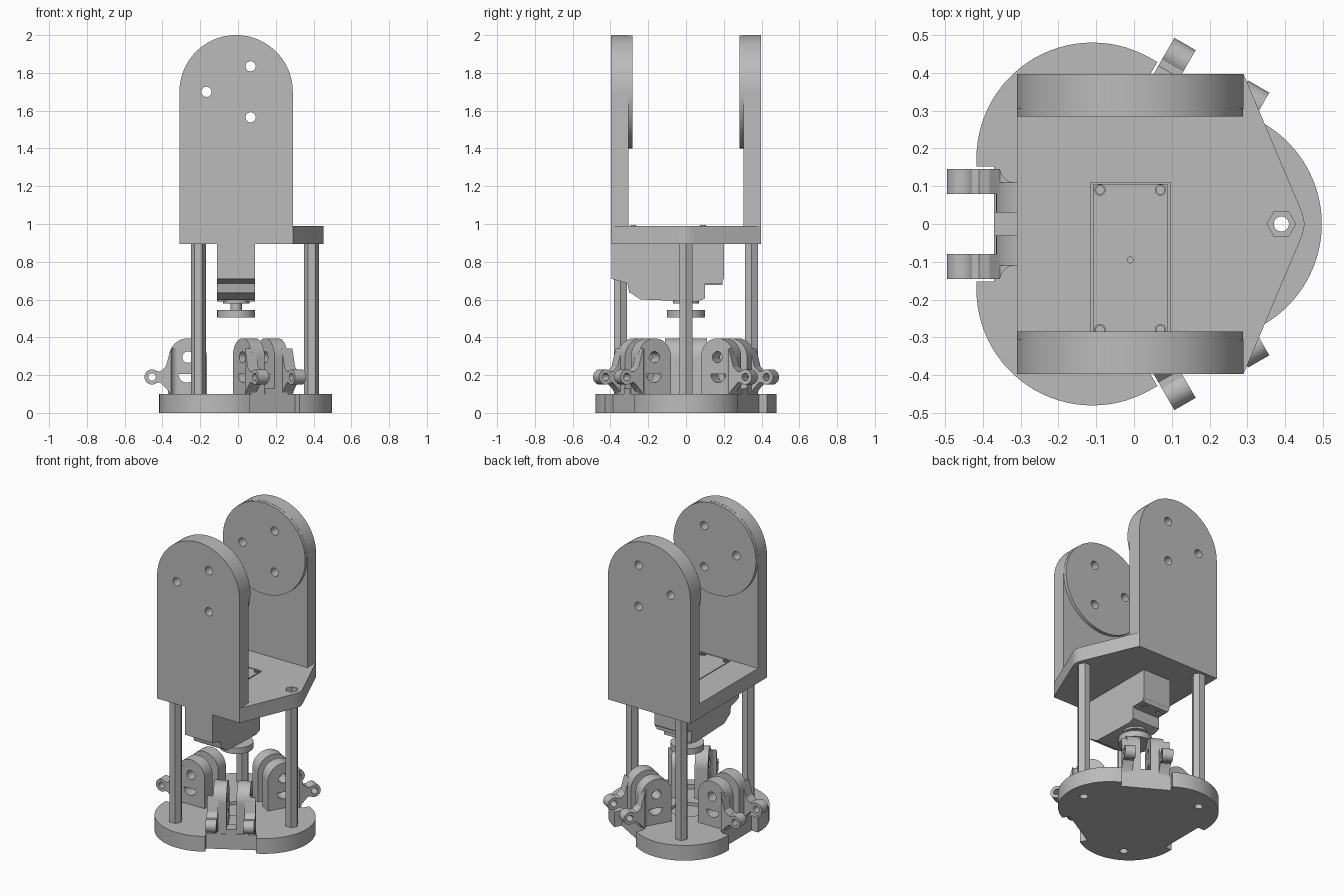
import bpy, bmesh
from math import sin, cos, pi, radians
from mathutils import Matrix, Vector

if "Cube" in bpy.data.objects:
    bpy.data.objects.remove(bpy.data.objects["Cube"], do_unlink=True)

CX = -0.01          # the assembly axis in x
GREY = bpy.data.materials.new("plain grey")
GREY.use_nodes = True
GREY.diffuse_color = (0.5, 0.5, 0.5, 1)
GREY.node_tree.nodes["Principled BSDF"].inputs["Base Color"].default_value = (0.5, 0.5, 0.5, 1)
parts = []
AXES = {"X": lambda a, b, h: (h, a, b),
        "Y": lambda a, b, h: (a, h, b),
        "Z": lambda a, b, h: (a, b, h)}


def arc(x, y, r, start=0, end=360, n=32):
    """Points on an arc; a full circle leaves out its repeated end."""
    last = n if end - start == 360 else n + 1
    angles = [radians(start + (end - start) * i / n) for i in range(last)]
    return [(x + r * cos(a), y + r * sin(a)) for a in angles]


def rect(x0, x1, y0, y1):
    return [(x0, y0), (x1, y0), (x1, y1), (x0, y1)]


def prism(name, pts, lo, hi, axis="Z"):
    """Extrude a 2D outline along an axis."""
    bm = bmesh.new()
    put = AXES[axis]
    face = bm.faces.new([bm.verts.new(put(a, b, lo)) for a, b in pts])
    res = bmesh.ops.extrude_face_region(bm, geom=[face])
    shift = Vector(put(0, 0, hi - lo))
    for v in res["geom"]:
        if isinstance(v, bmesh.types.BMVert):
            v.co += shift
    bmesh.ops.recalc_face_normals(bm, faces=bm.faces)
    me = bpy.data.meshes.new(name)
    bm.to_mesh(me)
    bm.free()
    me.materials.append(GREY)
    ob = bpy.data.objects.new(name, me)
    bpy.context.scene.collection.objects.link(ob)
    parts.append(ob)
    return ob


def cut(ob, *cutters):
    """Subtract the cutters from a part and remove them."""
    for c in cutters:
        mod = ob.modifiers.new("cut", "BOOLEAN")
        mod.operation, mod.solver, mod.object = "DIFFERENCE", "EXACT", c
    deps = bpy.context.evaluated_depsgraph_get()
    me = bpy.data.meshes.new_from_object(ob.evaluated_get(deps))
    ob.modifiers.clear()
    ob.data = me
    for c in cutters:
        parts.remove(c)
        bpy.data.objects.remove(c, do_unlink=True)
    return ob


def hole(x, y, r, lo, hi, axis="Z", n=24):
    return prism("cutter", arc(x, y, r, n=n), lo, hi, axis)


def spin(ob, degrees):
    ob.matrix_world = Matrix.Translation((CX, 0, 0)) @ Matrix.Rotation(radians(degrees), 4, "Z")


def polar(r, degrees):
    return CX + r * cos(radians(degrees)), r * sin(radians(degrees))


LOBES = (0, 120, 240)
FINGERS = (60, 180, 300)

# Three-lobed base with a notch for each finger
outline = []
for a in LOBES:
    outline += arc(*polar(0.2, a), 0.307, a - 60, a + 60, 28)
base = prism("base_plate", outline, 0, 0.1)
cutters = [hole(CX, 0, 0.1, 0.08, 0.2, n=40)]
for a in LOBES:
    cutters.append(hole(*polar(0.4, a), 0.025, -0.1, 0.2))
for a in FINGERS:
    notch = prism("cutter", rect(0.36, 0.6, -0.152, 0.152), -0.1, 0.2)
    spin(notch, a)
    cutters.append(notch)
cut(base, *cutters)

# Hollow hexagonal standoffs
for i, a in enumerate(LOBES):
    x, y = polar(0.4, a)
    cut(prism(f"standoff_{i + 1}", arc(x, y, 0.04, n=6), 0.1, 0.9),
        hole(x, y, 0.02, 0, 1))

# Finger mounts: a pair of lugs with outward arms, made once and repeated
mount = []
for s, side in ((-1, "right"), (1, "left")):
    lug = prism(f"finger_lug_{side}",
                [(0.155, 0.1), (0.355, 0.1)] + arc(0.255, 0.295, 0.1, 0, 180, 24),
                s * 0.03, s * 0.11, "Y")
    cut(lug, hole(0.255, 0.295, 0.03, -0.3, 0.3, "Y"),
        prism("cutter", arc(0.26, 0.205, 0.045, 180, 360, 16), -0.3, 0.3, "Y"))
    arm_outline = ([(0.312, 0.1), (0.35, 0.1), (0.365, 0.125), (0.4, 0.16)]
                   + arc(0.445, 0.19, 0.04, -130, 130, 24)
                   + [(0.4, 0.22), (0.372, 0.245), (0.36, 0.29), (0.345, 0.34), (0.312, 0.34)])
    arm = prism(f"finger_arm_{side}", arm_outline, s * 0.08, s * 0.145, "Y")
    cut(arm, hole(0.445, 0.19, 0.02, -0.3, 0.3, "Y"),
        hole(0.305, s * 0.15, 0.04, 0, 0.5))
    mount += [lug, arm]
mount.append(prism("finger_bridge", rect(0.29, 0.36, -0.031, 0.031), 0.09, 0.13))
for ob in mount:
    stem = ob.name
    for i, a in enumerate(FINGERS):
        copy = ob
        if i:
            copy = bpy.data.objects.new(stem, ob.data)
            bpy.context.scene.collection.objects.link(copy)
            parts.append(copy)
        copy.name = f"{stem}_{i + 1}"
        spin(copy, a)

# Pointed bracket plate with a lid pocket and a hexagonal hole
tip = [(0.295, 0.385), (0.437, 0.05), (0.447, 0.025), (0.452, 0)]
plate = prism("bracket_plate",
              [(-0.31, -0.395), (0.29, -0.395)] + [(x, -y) for x, y in tip]
              + tip[-2::-1] + [(0.29, 0.395), (-0.31, 0.395)], 0.895, 0.99)
cut(plate, prism("cutter", rect(-0.115, 0.097, -0.3, 0.11), 0.97, 1.1),
    prism("cutter", arc(*polar(0.4, 0), 0.038, n=6), 0.8, 1.1))

# Motor lid with screws
lid = prism("motor_lid", rect(-0.108, 0.088, -0.3, 0.106), 0.96, 0.988)
cut(lid, hole(CX, -0.095, 0.008, 0.975, 1.1, n=12))
for x in (-0.09, 0.07):
    for y in (-0.28, 0.09):
        cut(prism("lid_screw", arc(x, y, 0.015, n=20), 0.97, 0.995),
            hole(x, y, 0.011, 0.985, 1.1, n=16))

# Rounded side walls with inner discs and bolt holes
BOLTS = ((-0.167, 1.70), (0.067, 1.835), (0.067, 1.565))
for s, side in ((-1, "front"), (1, "back")):
    wall = prism(f"{side}_wall",
                 [(-0.31, 0.895), (0.29, 0.895)] + arc(CX, 1.7, 0.3, 0, 180, 48),
                 s * 0.305, s * 0.397, "Y")
    disc = prism(f"{side}_disc", arc(CX, 1.7, 0.299, n=64), s * 0.284, s * 0.305, "Y")
    for ob in (wall, disc):
        cut(ob, *[hole(x, z, 0.027, -0.6, 0.6, "Y") for x, z in BOLTS])

# Motor hanging under the plate, side profile across its width
prism("motor_body",
      [(-0.395, 0.9), (0.2, 0.9), (0.2, 0.71), (0.185, 0.685), (0.1, 0.685),
       (0.1, 0.635), (-0.3, 0.635), (-0.31, 0.685), (-0.395, 0.71)], -0.11, 0.09, "X")
prism("motor_gearbox",
      [(-0.3, 0.64), (0.1, 0.64), (0.1, 0.605), (0.06, 0.59), (-0.24, 0.6)], -0.11, 0.09, "X")
flange = prism("motor_flange", rect(-0.1, 0.08, 0.09, 0.192), 0.678, 0.7)
cut(flange, *[hole(x, 0.15, 0.016, 0.6, 0.69, n=16) for x in (-0.06, 0.04)])

# Output collar, shaft and horn
for name, r, lo, hi in (("output_collar", 0.07, 0.578, 0.6),
                        ("output_shaft", 0.03, 0.53, 0.59),
                        ("output_horn", 0.1, 0.505, 0.545)):
    prism(name, arc(CX, 0, r, n=40), lo, hi)

# Smooth the curved faces, keep the edges sharp
bpy.ops.object.select_all(action="DESELECT")
for ob in parts:
    ob.select_set(True)
bpy.context.view_layer.objects.active = parts[0]
bpy.ops.object.shade_smooth_by_angle(angle=radians(30))
